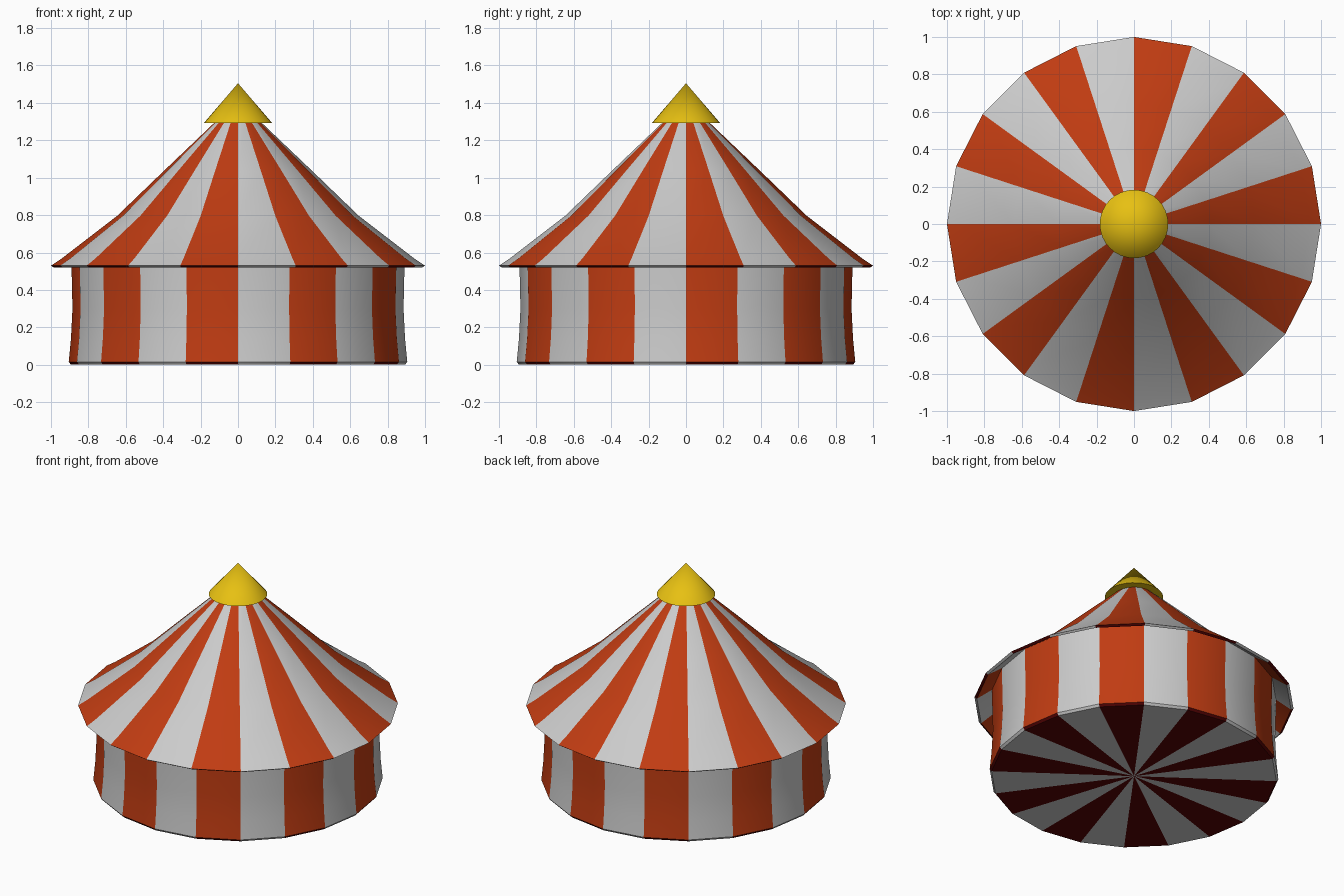
import bpy, bmesh, math

if "Cube" in bpy.data.objects:
    bpy.data.objects.remove(bpy.data.objects["Cube"])

N = 20  # sides, one stripe per side


def mat(name, rgb):
    m = bpy.data.materials.new(name)
    m.diffuse_color = (*rgb, 1)
    m.use_nodes = True
    m.node_tree.nodes["Principled BSDF"].inputs["Base Color"].default_value = m.diffuse_color
    return m


red = mat("orange_red_canvas", (0.53, 0.045, 0.006))
white = mat("white_canvas", (0.60, 0.60, 0.60))
dark_red = mat("dark_red_trim", (0.09, 0.001, 0.001))
yellow = mat("yellow_cap", (0.80, 0.53, 0.006))


def lathe(name, profile, sides, mats, rule):
    """Revolve (radius, z) points; rule(side, band) gives the material index."""
    bm = bmesh.new()
    rings = []
    for r, z in profile:
        if r == 0:
            rings.append([bm.verts.new((0, 0, z))] * sides)
        else:
            rings.append([bm.verts.new((r * math.cos(2 * math.pi * i / sides),
                                        r * math.sin(2 * math.pi * i / sides), z))
                          for i in range(sides)])
    for band in range(len(rings) - 1):
        lo, hi = rings[band], rings[band + 1]
        for i in range(sides):
            j = (i + 1) % sides
            corners = list(dict.fromkeys((lo[i], lo[j], hi[j], hi[i])))
            f = bm.faces.new(corners)
            f.material_index = rule(i, band)
    bmesh.ops.recalc_face_normals(bm, faces=bm.faces)
    me = bpy.data.meshes.new(name)
    bm.to_mesh(me)
    bm.free()
    ob = bpy.data.objects.new(name, me)
    bpy.context.collection.objects.link(ob)
    for m in mats:
        me.materials.append(m)
    bpy.ops.object.select_all(action='DESELECT')
    ob.select_set(True)
    bpy.context.view_layer.objects.active = ob
    bpy.ops.object.shade_smooth_by_angle(angle=math.radians(30))
    return ob


def stripes(dark_bands):
    # even sides red (dark on downward faces), odd sides white
    return lambda i, band: 1 if i % 2 else (2 if band in dark_bands else 0)


canvas = [red, white, dark_red]

# Tent wall with striped floor and slightly flared foot and top
lathe("tent_wall",
      [(0, 0), (0.893, 0), (0.905, 0.015), (0.893, 0.14), (0.885, 0.3),
       (0.89, 0.52), (0.89, 0.59), (0, 0.59)],
      N, canvas, stripes({0, 1}))

# Flared roof with a thin lip and sloping underside
lathe("tent_roof",
      [(0.86, 0.61), (0.985, 0.52), (1.0, 0.53), (0.94, 0.57), (0.645, 0.797),
       (0.4, 1.033), (0.12, 1.30), (0, 1.30)],
      N, canvas, stripes({1}))

# Pointed cap
lathe("roof_cap", [(0, 1.292), (0.183, 1.292), (0, 1.505)],
      32, [yellow], lambda i, band: 0)
